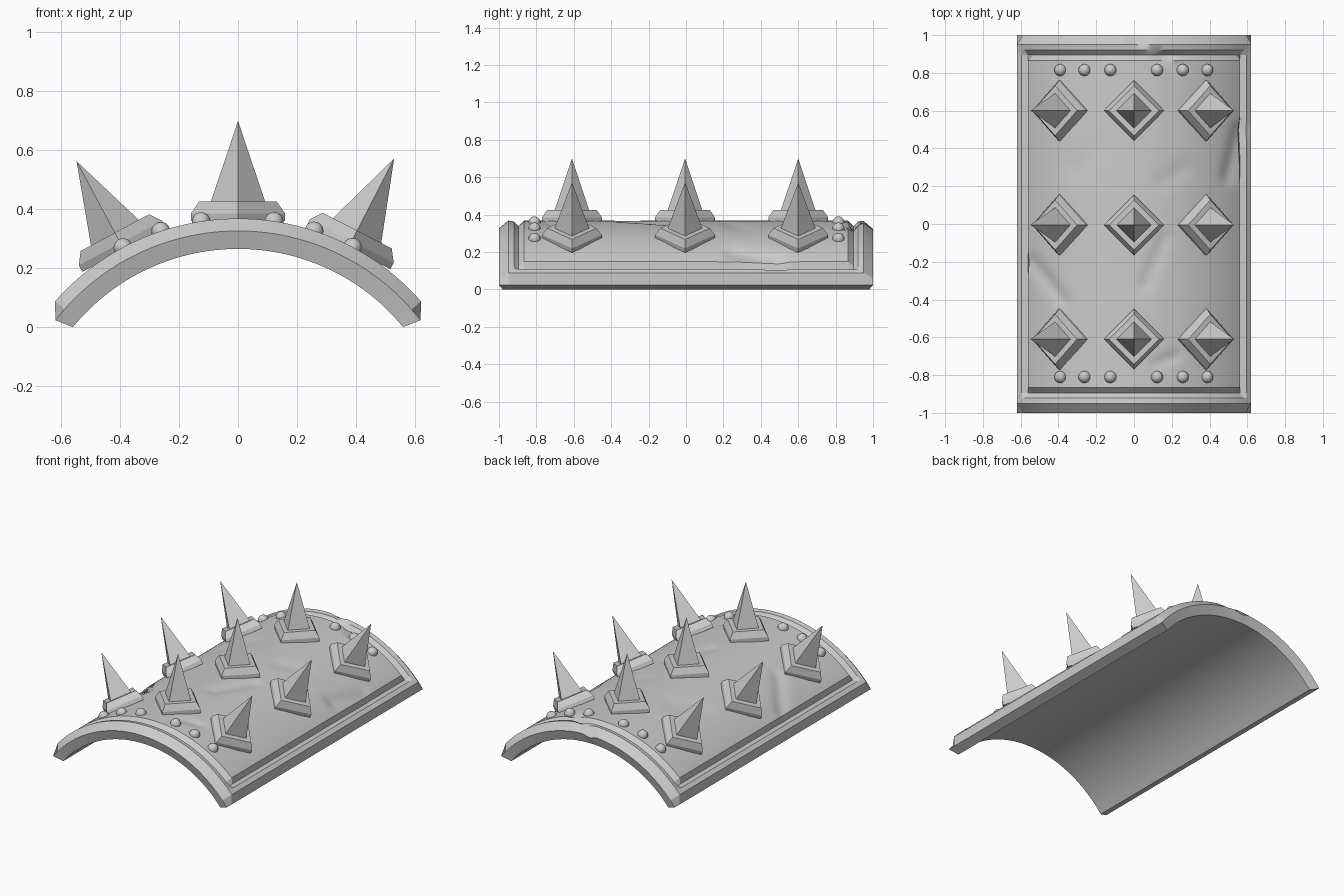
import bpy, bmesh, math
from mathutils import Matrix, Vector

if "Cube" in bpy.data.objects:
    bpy.data.objects.remove(bpy.data.objects["Cube"], do_unlink=True)

AXIS_Z = -0.459                # axis of the curved plate
R_IN, R_OUT = 0.724, 0.826
HALF_S = R_OUT * math.radians(52.1)
INNER_SCALE = 50.7 / 52.1

grey = bpy.data.materials.new("plain_grey")
grey.use_nodes = True
grey.diffuse_color = (0.6, 0.6, 0.6, 1)
grey.node_tree.nodes["Principled BSDF"].inputs["Base Color"].default_value = (0.6, 0.6, 0.6, 1)


def finish(bm, name, smooth_angle=None):
    bmesh.ops.recalc_face_normals(bm, faces=bm.faces)
    mesh = bpy.data.meshes.new(name)
    bm.to_mesh(mesh)
    bm.free()
    mesh.materials.append(grey)
    obj = bpy.data.objects.new(name, mesh)
    bpy.context.collection.objects.link(obj)
    if smooth_angle:
        bpy.ops.object.select_all(action="DESELECT")
        obj.select_set(True)
        bpy.context.view_layer.objects.active = obj
        bpy.ops.object.shade_smooth_by_angle(angle=math.radians(smooth_angle))
    return obj


def on_arc(angle, y):
    """Frame whose origin is on the cylinder axis and whose z points outwards."""
    return Matrix.Translation((0, y, AXIS_Z)) @ Matrix.Rotation(angle, 4, "Y")


# Border section: distance from the edge, radius
BORDER = [(0, 0.785), (0.05, 0.827), (0.08, 0.822), (0.105, 0.797), (0.135, R_OUT)]

# Hammered dents: start, end, width, depth
DENTS = [
    ((-0.54, -0.2), (-0.38, -0.4), 0.035, 0.012),
    ((0.5, 0.25), (0.56, 0.5), 0.04, 0.015),
    ((0.06, -0.32), (0.16, -0.08), 0.04, 0.01),
    ((0.12, -0.74), (0.22, -0.7), 0.03, 0.01),
    ((0.15, 0.22), (0.25, 0.28), 0.05, 0.006),
    ((-0.02, 1.0), (0.24, 0.83), 0.025, 0.015),
    ((-0.3, 0.3), (-0.2, 0.4), 0.07, 0.006),
]


def stations(half, count):
    near = [half - d for d, _ in BORDER]
    inner = near[-1]
    middle = [inner * (2 * i / count - 1) for i in range(1, count)]
    return [-v for v in near] + middle + near[::-1]


def border_radius(d):
    for (d0, r0), (d1, r1) in zip(BORDER, BORDER[1:]):
        if d <= d1:
            return r0 + (r1 - r0) * max(0, d - d0) / (d1 - d0)
    return R_OUT


def dent_depth(x, y):
    total, p = 0, Vector((x, y))
    for a, b, width, depth in DENTS:
        a, b = Vector(a), Vector(b)
        t = max(0, min(1, (p - a).dot(b - a) / (b - a).length_squared))
        total += depth * math.exp(-((p - a.lerp(b, t)).length / width) ** 2)
    return total


# Curved plate with raised border, groove and raised panel
def build_plate():
    bm = bmesh.new()
    s_list, y_list = stations(HALF_S, 56), stations(1.0, 80)
    outer, inner = [], []
    for y in y_list:
        row_out, row_in = [], []
        for s in s_list:
            angle = s / R_OUT
            r = border_radius(min(HALF_S - abs(s), 1 - abs(y)))
            r -= dent_depth(R_OUT * math.sin(angle), y)
            row_out.append(bm.verts.new(on_arc(angle, y) @ Vector((0, 0, r))))
            row_in.append(bm.verts.new(
                on_arc(angle * INNER_SCALE, y * 0.98) @ Vector((0, 0, R_IN))))
        outer.append(row_out)
        inner.append(row_in)
    rows, cols = len(y_list), len(s_list)
    for grid in (outer, inner):
        for j in range(rows - 1):
            for i in range(cols - 1):
                bm.faces.new((grid[j][i], grid[j][i + 1], grid[j + 1][i + 1], grid[j + 1][i]))
    for j in (0, rows - 1):
        for i in range(cols - 1):
            bm.faces.new((outer[j][i], outer[j][i + 1], inner[j][i + 1], inner[j][i]))
    for i in (0, cols - 1):
        for j in range(rows - 1):
            bm.faces.new((outer[j][i], outer[j + 1][i], inner[j + 1][i], inner[j][i]))
    finish(bm, "curved_plate", 25)


# Four-sided spike on a bevelled square foot, set corner to corner
def build_spike(name, angle, y):
    bm = bmesh.new()
    profile = [(0.16, 0.36), (0.16, 0.385), (0.132, 0.425), (0.092, 0.425)]
    rings = [[bm.verts.new((r * math.cos(k * math.pi / 2), r * math.sin(k * math.pi / 2),
                            z - AXIS_Z)) for k in range(4)] for r, z in profile]
    tip = bm.verts.new((0, 0, 0.7 - AXIS_Z))
    bm.faces.new(rings[0])
    for k in range(4):
        n = (k + 1) % 4
        for low, high in zip(rings, rings[1:]):
            bm.faces.new((low[k], low[n], high[n], high[k]))
        bm.faces.new((rings[-1][k], rings[-1][n], tip))
    bm.transform(on_arc(angle, y))
    finish(bm, name)


# Round rivet half sunk in the panel
def build_rivet(name, x, y):
    bm = bmesh.new()
    bmesh.ops.create_uvsphere(bm, u_segments=16, v_segments=10, radius=0.032)
    bm.transform(on_arc(math.asin(x / R_OUT), y) @ Matrix.Translation((0, 0, R_OUT)))
    finish(bm, name, 40)


build_plate()
for row, y in (("front", -0.61), ("middle", -0.005), ("back", 0.6)):
    for side, degrees in (("right", -28.2), ("centre", 0), ("left", 27.2)):
        build_spike(f"{row}_{side}_spike", math.radians(degrees), y)
for row, y in (("front", -0.81), ("back", 0.815)):
    for number, x in enumerate((-0.39, -0.262, -0.125, 0.122, 0.258, 0.388), 1):
        build_rivet(f"{row}_rivet_{number}", x, y)
